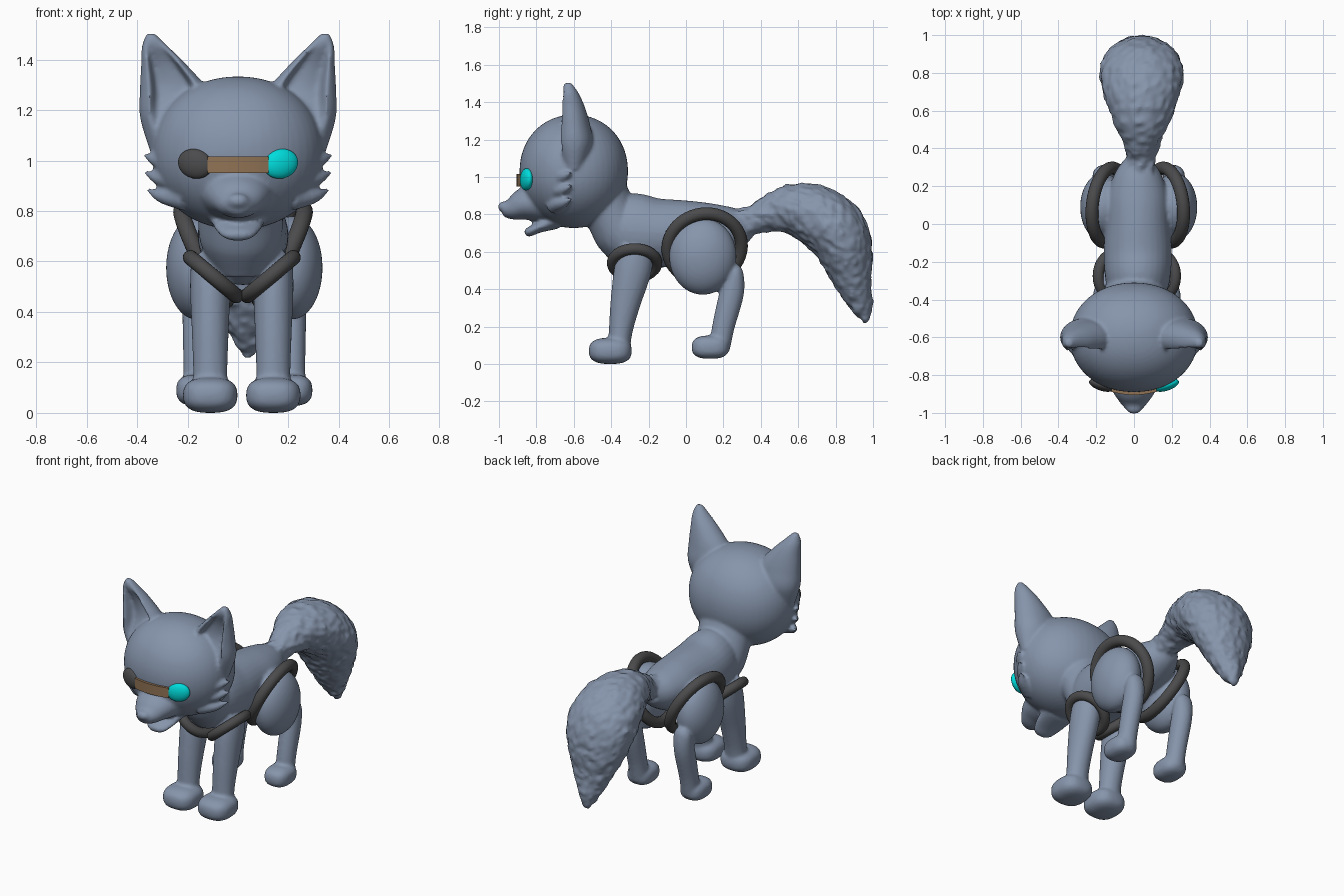
import bpy, bmesh, math
from mathutils import Vector, Euler, noise

cube = bpy.data.objects.get("Cube")
if cube:
    bpy.data.objects.remove(cube)


def material(name, rgb):
    mat = bpy.data.materials.new(name)
    mat.use_nodes = True
    color = (*rgb, 1)
    mat.diffuse_color = color
    mat.node_tree.nodes["Principled BSDF"].inputs["Base Color"].default_value = color
    return mat


FUR = material("blue grey fur", (0.24, 0.30, 0.41))
DARK = material("dark grey", (0.07, 0.07, 0.073))
CYAN = material("cyan", (0.0, 0.72, 0.72))
BROWN = material("brown", (0.28, 0.17, 0.09))


def finish(bm, name, mat):
    bmesh.ops.recalc_face_normals(bm, faces=bm.faces)
    mesh = bpy.data.meshes.new(name)
    bm.to_mesh(mesh)
    bm.free()
    mesh.materials.append(mat)
    mesh.polygons.foreach_set("use_smooth", [True] * len(mesh.polygons))
    obj = bpy.data.objects.new(name, mesh)
    bpy.context.collection.objects.link(obj)
    return obj


def ball(bm, loc, size, rot=(0, 0, 0), power=1.0):
    """Ellipsoid; a power below one makes it boxier."""
    turn = Euler(rot).to_matrix()
    made = bmesh.ops.create_uvsphere(bm, u_segments=48, v_segments=32, radius=1)
    for v in made["verts"]:
        p = Vector([math.copysign(abs(c) ** power, c) * s for c, s in zip(v.co, size)])
        v.co = turn @ p + Vector(loc)


def smooth_path(keys, steps=5):
    """Catmull-Rom interpolation through key sections."""
    keys = [Vector(k) for k in keys]
    ext = [keys[0]] + keys + [keys[-1]]
    out = []
    for a, b, c, d in zip(ext, ext[1:], ext[2:], ext[3:]):
        for i in range(steps):
            t = i / steps
            out.append(b + (c - a) * t / 2 + (a - b * 2.5 + c * 2 - d / 2) * t * t
                       + (b * 3 - a - c * 3 + d) * t ** 3 / 2)
    return out + [keys[-1]]


def loft(bm, keys, level=False, hollow=0.0, rough=0.0, sides=32, steps=5):
    """Sweep ellipses along sections of (x, y, z, side radius, other radius)."""
    path = smooth_path(keys, steps)
    pts = [Vector(p[:3]) for p in path]
    span = (pts[-1] - pts[0]).normalized()
    ref = Vector((0, 1, 0)) if abs(span.x) > 0.8 else Vector((1, 0, 0))
    rings = []
    for i, p in enumerate(path):
        tan = (pts[min(i + 1, len(pts) - 1)] - pts[max(i - 1, 0)]).normalized()
        if level:
            tan = Vector((0, 0, 1))
        side = (ref - tan * ref.dot(tan)).normalized()
        other = tan.cross(side)
        depth = hollow * max(math.sin(math.pi * i / (len(path) - 1)) * 1.3 - 0.3, 0)
        ring = []
        for k in range(sides):
            ang = math.tau * k / sides
            c, s = math.cos(ang), math.sin(ang)
            dent = depth * min(max((-s - 0.74) / 0.14, 0), 1)
            off = side * c * p[3] + other * (s + dent) * p[4]
            co = pts[i] + off
            if rough:
                co += off.normalized() * rough * noise.noise(co * 38)
            ring.append(bm.verts.new(co))
        rings.append(ring)
    for r, q in zip(rings, rings[1:]):
        for k in range(sides):
            n = (k + 1) % sides
            bm.faces.new((r[k], r[n], q[n], q[k]))
    bm.faces.new(rings[0])
    bm.faces.new(rings[-1])


def spine(x, keys):
    return [(x, *k) for k in keys]


MID = 0.02  # the body sits slightly to one side of the head
fur = bmesh.new()

# Torso and neck
loft(fur, spine(MID, [(-0.43, 0.7, 0.13, 0.12), (-0.3, 0.71, 0.17, 0.2),
                      (-0.15, 0.7, 0.18, 0.185), (0, 0.7, 0.17, 0.175),
                      (0.15, 0.71, 0.16, 0.15), (0.27, 0.73, 0.12, 0.11),
                      (0.34, 0.75, 0.07, 0.07)]))
loft(fur, spine(0.01, [(-0.49, 0.98, 0.18, 0.15), (-0.41, 0.82, 0.17, 0.14),
                       (-0.34, 0.68, 0.16, 0.14), (-0.3, 0.56, 0.1, 0.09)]))

# Bushy tail with a rough coat
loft(fur, spine(0.04, [(0.22, 0.74, 0.08, 0.08), (0.34, 0.765, 0.075, 0.075),
                       (0.44, 0.8, 0.1, 0.1), (0.56, 0.825, 0.155, 0.135),
                       (0.7, 0.79, 0.205, 0.165), (0.81, 0.7, 0.22, 0.165),
                       (0.86, 0.57, 0.19, 0.14), (0.9, 0.42, 0.125, 0.095),
                       (0.94, 0.3, 0.065, 0.055), (0.965, 0.22, 0.015, 0.015)]),
     rough=0.017, sides=80, steps=8)

# Head, brow, muzzle, nose and lower jaw
ball(fur, (0, -0.6, 1.03), (0.34, 0.29, 0.303), power=0.96)
ball(fur, (0, -0.72, 1.105), (0.25, 0.155, 0.11), power=0.9)
loft(fur, spine(0, [(-0.74, 0.88, 0.16, 0.13), (-0.86, 0.855, 0.125, 0.09),
                    (-0.93, 0.83, 0.085, 0.06), (-0.98, 0.825, 0.045, 0.035)]))
ball(fur, (0, -0.972, 0.84), (0.045, 0.033, 0.03))
loft(fur, spine(0, [(-0.7, 0.77, 0.11, 0.05), (-0.79, 0.73, 0.09, 0.03),
                    (-0.84, 0.705, 0.065, 0.025), (-0.86, 0.695, 0.03, 0.015)]))

for s in (-1, 1):
    # Ears with hollow fronts
    loft(fur, [(s * x, y, z, a, b) for x, y, z, a, b in (
        (0.25, -0.6, 1.04, 0.1, 0.06), (0.253, -0.598, 1.17, 0.135, 0.1),
        (0.256, -0.605, 1.28, 0.133, 0.092), (0.294, -0.615, 1.38, 0.09, 0.072),
        (0.328, -0.625, 1.45, 0.053, 0.05), (0.346, -0.63, 1.503, 0.018, 0.018))],
        level=True, hollow=0.9, sides=48)

    # Cheek tufts
    for z, tip in ((1.01, 0.375), (0.94, 0.37), (0.87, 0.36)):
        loft(fur, [(s * (tip - 0.15), -0.7, z - 0.02, 0.055, 0.05),
                   (s * (tip - 0.06), -0.66, z - 0.01, 0.032, 0.03),
                   (s * tip, -0.61, z + 0.015, 0.006, 0.006)], sides=16)

    # Front leg
    x = MID - 0.005 + s * 0.125
    loft(fur, spine(x, [(-0.26, 0.62, 0.075, 0.09), (-0.285, 0.5, 0.08, 0.1),
                        (-0.325, 0.32, 0.073, 0.08), (-0.35, 0.17, 0.068, 0.063),
                        (-0.36, 0.06, 0.07, 0.06)]))
    # Thigh and lower hind leg
    h = MID + 0.005 + s * 0.185
    ball(fur, (h + s * 0.005, 0.09, 0.575), (0.12, 0.18, 0.205))
    loft(fur, spine(h, [(0.268, 0.53, 0.025, 0.018), (0.263, 0.49, 0.055, 0.045),
                        (0.245, 0.38, 0.06, 0.065), (0.2, 0.2, 0.057, 0.06),
                        (0.18, 0.08, 0.058, 0.055)]))
    # Paws
    ball(fur, (x, -0.405, 0.07), (0.108, 0.115, 0.07), power=0.75)
    ball(fur, (h + s * 0.005, 0.13, 0.09), (0.08, 0.1, 0.062), power=0.75)

# Fuse the animal into one soft skin
body = finish(fur, "fox_body", FUR)
skin = body.modifiers.new("Skin", 'REMESH')
skin.mode = 'VOXEL'
skin.voxel_size = 0.01
skin.use_smooth_shade = True
soft = body.modifiers.new("Soften", 'SMOOTH')
soft.factor = 0.5
soft.iterations = 5


def ring(name, loc, normal, radius, tube, around=48, sides=16):
    turn = Vector(normal).to_track_quat('Z', 'Y')
    bm = bmesh.new()
    loops = []
    for i in range(around):
        a = math.tau * i / around
        out = Vector((math.cos(a), math.sin(a), 0))
        loops.append([bm.verts.new(Vector(loc) + turn @ (
            out * (radius + tube * math.cos(math.tau * k / sides))
            + Vector((0, 0, tube * math.sin(math.tau * k / sides)))))
            for k in range(sides)])
    for i, r in enumerate(loops):
        q = loops[(i + 1) % around]
        for k in range(sides):
            n = (k + 1) % sides
            bm.faces.new((r[k], q[k], q[n], r[n]))
    finish(bm, name, DARK)


# Harness rings and eyes
for s, side, mat in ((-1, "right", DARK), (1, "left", CYAN)):
    ring(side + "_shoulder_ring", (MID - 0.005 + s * 0.113, -0.275, 0.54),
         (-s * 0.64, 0, 0.77), 0.118, 0.03)
    ring(side + "_thigh_ring", (MID + s * 0.155, 0.1, 0.625),
         (s, 0.12, -0.48), 0.198, 0.034)
    eye = bmesh.new()
    ball(eye, (s * 0.17, -0.853, 0.987), (0.071, 0.03, 0.058),
         (0, -s * 0.26, s * 0.3))
    finish(eye, side + "_eye", mat)

# Curved band across the nose bridge
band = bmesh.new()
columns = []
for i in range(13):
    x = -0.12 + 0.02 * i
    y = -0.905 + x * x * 1.2
    columns.append([band.verts.new((x, y + dy, z)) for dy, z in (
        (0, 0.95), (0, 1.015), (0.035, 1.015), (0.035, 0.95))])
for r, q in zip(columns, columns[1:]):
    for k in range(4):
        n = (k + 1) % 4
        band.faces.new((r[k], r[n], q[n], q[k]))
band.faces.new(columns[0])
band.faces.new(columns[-1])
bridge = finish(band, "eye_band", BROWN)
bpy.context.view_layer.objects.active = bridge
bridge.select_set(True)
bpy.ops.object.shade_smooth_by_angle()
